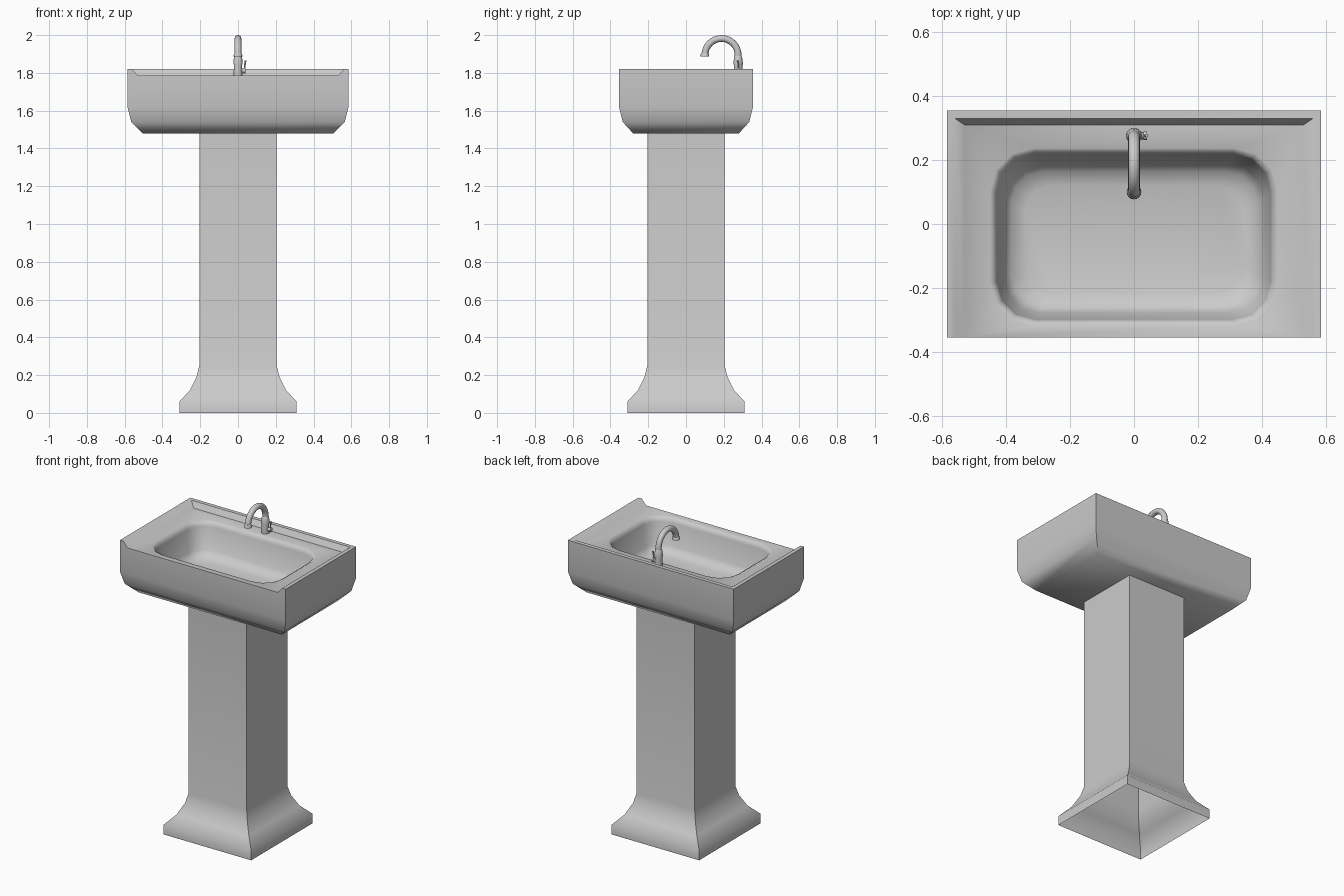
import bpy, bmesh, math
from mathutils import Vector

if "Cube" in bpy.data.objects:
    bpy.data.objects.remove(bpy.data.objects["Cube"])


def finish(bm, name, angle=60):
    bmesh.ops.recalc_face_normals(bm, faces=bm.faces)
    me = bpy.data.meshes.new(name)
    bm.to_mesh(me)
    bm.free()
    ob = bpy.data.objects.new(name, me)
    bpy.context.collection.objects.link(ob)
    bpy.ops.object.select_all(action='DESELECT')
    ob.select_set(True)
    bpy.context.view_layer.objects.active = ob
    bpy.ops.object.shade_smooth_by_angle(angle=math.radians(angle))
    return ob


def rect_ring(x, y0, y1, z, r=0.0, seg=3):
    """Rectangle with optionally rounded corners, always 4*(seg+1) points."""
    pts = []
    for k, (cx, cy) in enumerate([(x - r, y1 - r), (-x + r, y1 - r),
                                  (-x + r, y0 + r), (x - r, y0 + r)]):
        for i in range(seg + 1):
            a = math.pi / 2 * (k + i / seg)
            pts.append(Vector((cx + r * math.cos(a), cy + r * math.sin(a), z)))
    return pts


def loft(bm, rings, cap_start=False, cap_end=False):
    vs = [[bm.verts.new(p) for p in ring] for ring in rings]
    n = len(vs[0])
    for a, b in zip(vs, vs[1:]):
        for i in range(n):
            bm.faces.new((a[i], a[(i + 1) % n], b[(i + 1) % n], b[i]))
    if cap_start:
        bm.faces.new(vs[0][::-1])
    if cap_end:
        bm.faces.new(vs[-1])
    bmesh.ops.remove_doubles(bm, verts=bm.verts, dist=1e-5)


def tube(name, path, radii, seg=16):
    """Round sweep along a path, used for all faucet parts."""
    path = [Vector(p) for p in path]
    bm = bmesh.new()
    rings = []
    for i, p in enumerate(path):
        t = (path[min(i + 1, len(path) - 1)] - path[max(i - 1, 0)]).normalized()
        u = Vector((1, 0, 0)) if abs(t.x) < 0.9 else Vector((0, 1, 0))
        u = (u - t * u.dot(t)).normalized()
        w = t.cross(u)
        rings.append([p + radii[i] * (u * math.cos(2 * math.pi * k / seg) +
                                      w * math.sin(2 * math.pi * k / seg)) for k in range(seg)])
    loft(bm, rings, True, True)
    return finish(bm, name, 40)


# Pedestal: hollow square column with flared foot
bm = bmesh.new()
loft(bm, [rect_ring(h, -h, h, z) for h, z in
          [(.31, 0), (.31, .06), (.255, .12), (.22, .19), (.205, .25), (.205, 1.485)]])
finish(bm, "pedestal")

# Basin: outer shell, raised lip on sides and back, shelf and rounded bowl
FRONT = -.355
bm = bmesh.new()
rings = [rect_ring(x, -y, y, z) for x, y, z in
         [(.505, .28, 1.48), (.565, .335, 1.54), (.585, .355, 1.62), (.585, .355, 1.82)]]
rings += [rect_ring(.56, FRONT, .33, 1.82), rect_ring(.53, FRONT, .31, 1.785)]
rings += [rect_ring(x, y0, y1, z, r) for x, y0, y1, z, r in
          [(.45, -.318, .237, 1.785, .135), (.435, -.305, .224, 1.777, .125),
           (.428, -.299, .218, 1.755, .12), (.405, -.278, .19, 1.62, .11),
           (.385, -.258, .165, 1.59, .1), (.34, -.215, .12, 1.575, .08)]]
loft(bm, rings, True, True)
# Front wall: drop the lip there and refill as one face
front = [f for f in bm.faces if all(abs(v.co.y - FRONT) < 1e-4 for v in f.verts)]
bmesh.ops.delete(bm, geom=front, context='FACES')
bmesh.ops.holes_fill(bm, edges=[e for e in bm.edges if e.is_boundary], sides=0)
finish(bm, "basin")

# Faucet: body, swan neck, spout collar
Y = .276
tube("faucet_body", [(0, Y, z) for z in (1.78, 1.845, 1.845, 1.852, 1.885, 1.89)],
     [.023, .022, .025, .025, .021, .018])
R, CZ = .088, 1.894
arc = [(0, Y - R + R * math.cos(a), CZ + R * math.sin(a))
       for a in [math.pi * i / 16 for i in range(17)]]
tube("faucet_neck", [(0, Y, 1.84)] + arc, [.018] * 18)
tube("spout_collar", [(0, Y - 2 * R, z) for z in (1.906, 1.9, 1.887)], [.018, .022, .023])

# Side handle with upright lever
tube("handle_stem", [(x, Y, 1.812) for x in (.0, .028, .03, .041)], [.011, .011, .014, .014], 12)
tube("handle_lever", [(.036, Y, 1.812), (.036, Y, 1.84), (.04, Y, 1.865)], [.005, .004, .005], 8)
